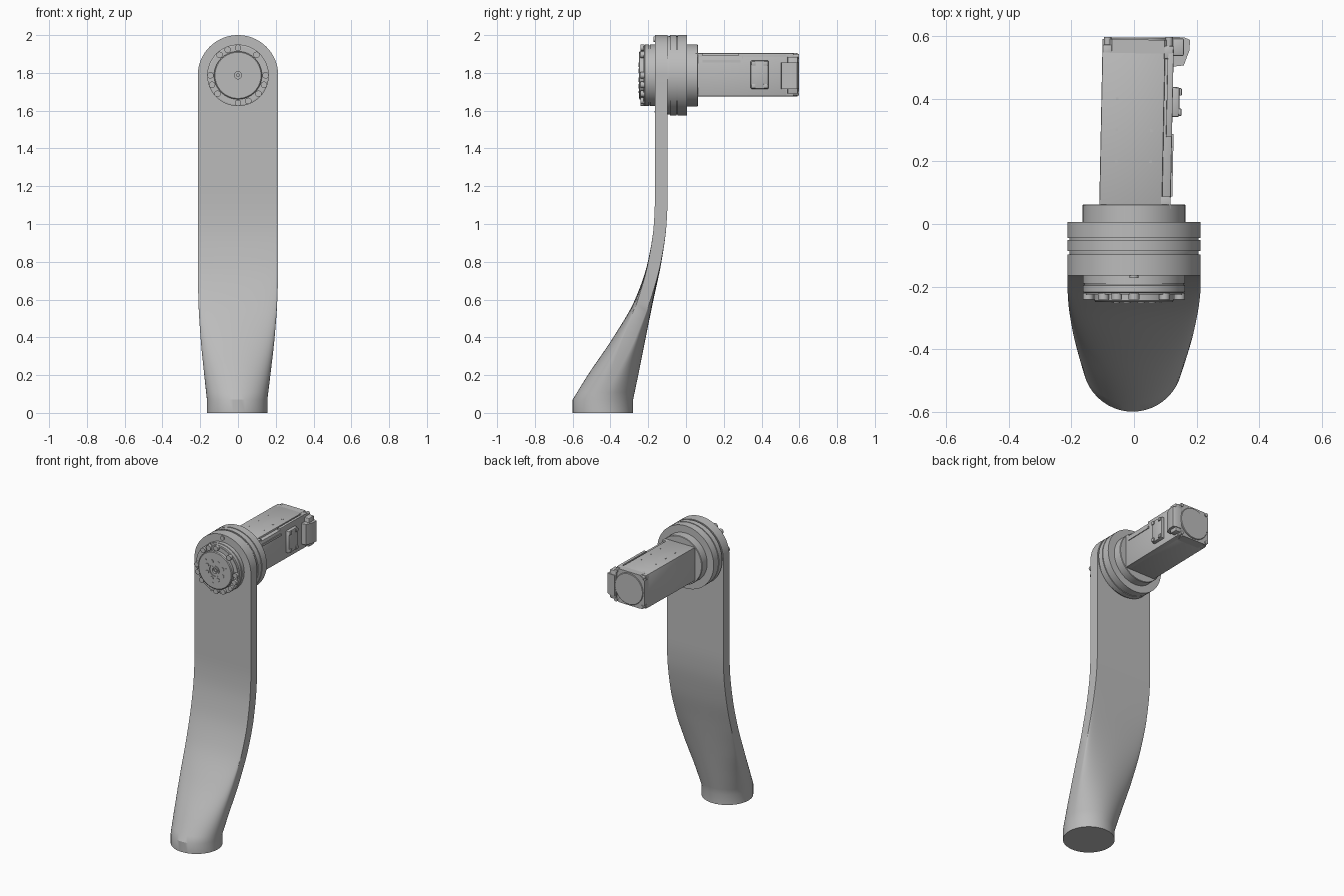
import bpy, bmesh, math
from mathutils import Matrix, Vector

cube = bpy.data.objects.get("Cube")
if cube:
    bpy.data.objects.remove(cube, do_unlink=True)

grey = bpy.data.materials.new("plain grey")
grey.use_nodes = True
GREY = (0.5, 0.5, 0.5, 1)
grey.diffuse_color = GREY
grey.node_tree.nodes["Principled BSDF"].inputs["Base Color"].default_value = GREY

AXIS_Z = 1.787          # height of the joint axis
RADIUS = 0.213          # joint disc and plate half width
TILT = Matrix.Translation((0, 0.06, 0)) @ Matrix.Rotation(-0.02, 4, 'Z') @ Matrix.Translation((0, -0.06, 0))


def finish(name, bm, matrix=None):
    bmesh.ops.remove_doubles(bm, verts=bm.verts[:], dist=0.0001)
    bmesh.ops.recalc_face_normals(bm, faces=bm.faces[:])
    if matrix:
        bm.transform(matrix)
    mesh = bpy.data.meshes.new(name)
    bm.to_mesh(mesh)
    bm.free()
    mesh.materials.append(grey)
    obj = bpy.data.objects.new(name, mesh)
    bpy.context.collection.objects.link(obj)
    bpy.ops.object.select_all(action='DESELECT')
    obj.select_set(True)
    bpy.context.view_layer.objects.active = obj
    bpy.ops.object.shade_smooth_by_angle(angle=math.radians(30))
    return obj


def loft(name, rings):
    bm = bmesh.new()
    loops = [[bm.verts.new(p) for p in ring] for ring in rings]
    n = len(loops[0])
    for a, b in zip(loops, loops[1:]):
        for i in range(n):
            j = (i + 1) % n
            bm.faces.new((a[i], a[j], b[j], b[i]))
    bm.faces.new(loops[0])
    bm.faces.new(loops[-1])
    return finish(name, bm)


def turned(name, profile, x=0, z=AXIS_Z, sides=64):
    """Solid of (radius, y) pairs turned about an axis along y."""
    angles = [2 * math.pi * i / sides for i in range(sides)]
    return loft(name, [[(x + r * math.cos(a), y, z + r * math.sin(a)) for a in angles]
                       for r, y in profile])


def box(name, x, y, z, bevel=0.0, matrix=TILT):
    bm = bmesh.new()
    bmesh.ops.create_cube(bm, size=1)
    for v in bm.verts:
        v.co = Vector([(a + b) / 2 + c * (b - a) for (a, b), c in zip((x, y, z), v.co)])
    if bevel:
        bmesh.ops.bevel(bm, geom=bm.edges[:], offset=bevel, segments=2, profile=0.5, affect='EDGES')
    return finish(name, bm, matrix)


def extruded(name, outline, axis, lo, hi, matrix=TILT):
    """Prism of a flat outline: (x, y) along z, or (x, z) along y."""
    place = (lambda a, b, c: (a, b, c)) if axis == 'z' else (lambda a, b, c: (a, c, b))
    bm = bmesh.new()
    face = bm.faces.new([bm.verts.new(place(a, b, lo)) for a, b in outline])
    ext = bmesh.ops.extrude_face_region(bm, geom=[face])
    move = Vector(place(0, 0, hi - lo))
    bmesh.ops.translate(bm, vec=move, verts=[g for g in ext['geom'] if isinstance(g, bmesh.types.BMVert)])
    return finish(name, bm, matrix)


def smooth_curve(xs, ys, x):
    """Monotone cubic through the given points."""
    d = [(ys[i + 1] - ys[i]) / (xs[i + 1] - xs[i]) for i in range(len(xs) - 1)]
    m = [d[0]] + [2 * a * b / (a + b) if a * b > 0 else 0 for a, b in zip(d, d[1:])] + [d[-1]]
    i = max(k for k in range(len(d)) if k == 0 or x >= xs[k])
    h = xs[i + 1] - xs[i]
    t = (x - xs[i]) / h
    return ((2*t**3 - 3*t**2 + 1) * ys[i] + (t**3 - 2*t**2 + t) * h * m[i]
            + (3*t**2 - 2*t**3) * ys[i + 1] + (t**3 - t**2) * h * m[i + 1])


# Arm: round foot blending into a flat plate with a half-round top
HEIGHTS = [0.07, 0.2, 0.4, 0.6, 0.8, 1.0, 1.12, AXIS_Z]
FRONT = [-0.6, -0.52, -0.385, -0.27, -0.202, -0.17, -0.165, -0.165]
BACK = [-0.28, -0.253, -0.213, -0.172, -0.13, -0.103, -0.098, -0.098]
HALF = [0.16, 0.175, 0.196, 0.209, RADIUS, RADIUS, RADIUS, RADIUS]
EDGE = [0, 0.018, 0.033, 0.0335, 0.0335, 0.0335, 0.0335, 0.0335]


def arm_ring(z, shape_z, half=None):
    front, back, width, edge = (smooth_curve(HEIGHTS, k, shape_z) for k in (FRONT, BACK, HALF, EDGE))
    width = half or width
    mid, thick = (front + back) / 2, (back - front) / 2
    edge = min(edge, thick)
    cx = -0.005 * max(0, 1 - shape_z / 0.7)
    ring = []
    for side in (-1, 1):
        for i in range(25):
            a = math.pi * i / 24
            ring.append((cx - side * width * math.cos(a), mid + side * (edge + (thick - edge) * math.sin(a)), z))
    return ring


steps = 44
levels = [0.07 + (AXIS_Z - 0.07) * i / steps for i in range(steps + 1)]
rings = [arm_ring(0, 0.07)] + [arm_ring(z, z) for z in levels]
for i in range(1, 25):
    a = math.pi / 2 * i / 24
    rings.append(arm_ring(AXIS_Z + RADIUS * math.sin(a), AXIS_Z, max(0.002, RADIUS * math.cos(a))))
loft("arm", rings)

# Joint disc with two grooves, and the motor flange behind it
R, G = RADIUS, RADIUS - 0.006
turned("joint_disc", [(R - 0.01, -0.11), (G, -0.092), (G, -0.086), (R, -0.086), (R, -0.051), (G, -0.051),
                      (G, -0.045), (R, -0.045), (R, 0.006)])
turned("motor_flange", [(0.164, 0), (0.164, 0.06), (0.161, 0.063)])

# Front hub: stepped rings, raised centre
turned("front_hub", [(0.163, -0.15), (0.163, -0.19), (0.159, -0.191), (0.159, -0.195), (0.163, -0.196),
                     (0.163, -0.218), (0.155, -0.22), (0.155, -0.225), (0.127, -0.225), (0.127, -0.245),
                     (0.122, -0.249), (0.04, -0.249), (0.04, -0.244), (0.03, -0.244), (0.03, -0.25),
                     (0.019, -0.25), (0.019, -0.235)])
turned("hub_pin", [(0.01, -0.23), (0.01, -0.243)], sides=24)


def bolt(name, radius, degrees, size, y0, y1):
    a = math.radians(degrees)
    turned(name, [(size, y0), (size, y1)], radius * math.cos(a), AXIS_Z + radius * math.sin(a), 20)


for deg in (90, 112, 132, 48, 180, 0, 200, -20, 222, -42, -68, -90):
    bolt("rim_bolt", 0.146, deg, 0.017, -0.22, -0.241)
for i in range(8):
    bolt("hub_bolt", 0.062, 22.5 + 45 * i, 0.012, -0.24, -0.252)
for deg in (20, 140, 260):
    bolt("hub_dowel", 0.09, deg, 0.005, -0.24, -0.251)
bolt("plate_bolt", 0.191, 90, 0.015, -0.16, -0.172)
for x in (-0.09, 0.09):
    turned("plate_pin", [(0.004, -0.16), (0.004, -0.167)], x, 1.593, 12)

# Motor body, with a raised strip beside a groove on top
X0, X1, Z0, Z1 = -0.111, 0.117, 1.676, 1.904
box("motor_body", (X0, 0.09), (0.05, 0.55), (Z0, Z1), 0.004)
box("motor_side", (0.08, X1), (0.05, 0.55), (Z0, Z1 - 0.012), 0.004)
box("motor_strip", (0.098, X1), (0.28, 0.55), (Z1 - 0.03, Z1), 0.002)
box("motor_strip_end", (0.08, X1), (0.05, 0.09), (Z1 - 0.03, Z1), 0.002)
extruded("side_rib", [(0.11, 0.09), (0.122, 0.09), (0.122, 0.29), (0.11, 0.29)], 'z', Z1 - 0.05, Z1 - 0.035)

# End cap: chamfered block, round cover and corner screws
c = 0.03
cap = [(X0 + c, Z0), (X1 - c, Z0), (X1, Z0 + c), (X1, Z1 - c), (X1 - c, Z1), (X0 + c, Z1), (X0, Z1 - c), (X0, Z0 + c)]
extruded("end_cap", cap, 'y', 0.53, 0.59)
turned("end_cover", [(0.106, 0.58), (0.106, 0.594), (0.103, 0.597)], 0.014, 1.79)
for x in (X0 + 0.016, X1 - 0.016):
    for z in (Z0 + 0.016, Z1 - 0.016):
        box("corner_lug", (x - 0.016, x + 0.016), (0.53, 0.572), (z - 0.016, z + 0.016), 0.005)
        turned("corner_screw", [(0.012, 0.56), (0.012, 0.598)], x + 0.011, z, 16)

# Side socket with four corner screws
box("side_socket", (0.11, 0.139), (0.345, 0.44), (1.715, 1.865), 0.006)
for y in (0.36, 0.425):
    for z in (1.73, 1.85):
        box("socket_screw", (0.13, 0.146), (y - 0.012, y + 0.012), (z - 0.012, z + 0.012), 0.004)

# Rear plug housing with a sloped front
housing = [(0.11, 0.505), (0.15, 0.51), (0.168, 0.56), (0.168, 0.592), (0.15, 0.6), (0.11, 0.6)]
extruded("rear_plug", housing, 'z', 1.715, 1.855)
box("rear_plug_cap", (0.1, 0.15), (0.54, 0.596), (1.69, 1.885), 0.006)

# Small screws along the motor top
for x in (-0.06, 0.05):
    for y in (0.2, 0.3, 0.4):
        box("top_screw", (x - 0.004, x + 0.004), (y - 0.004, y + 0.004), (Z1 - 0.005, Z1 + 0.002))
